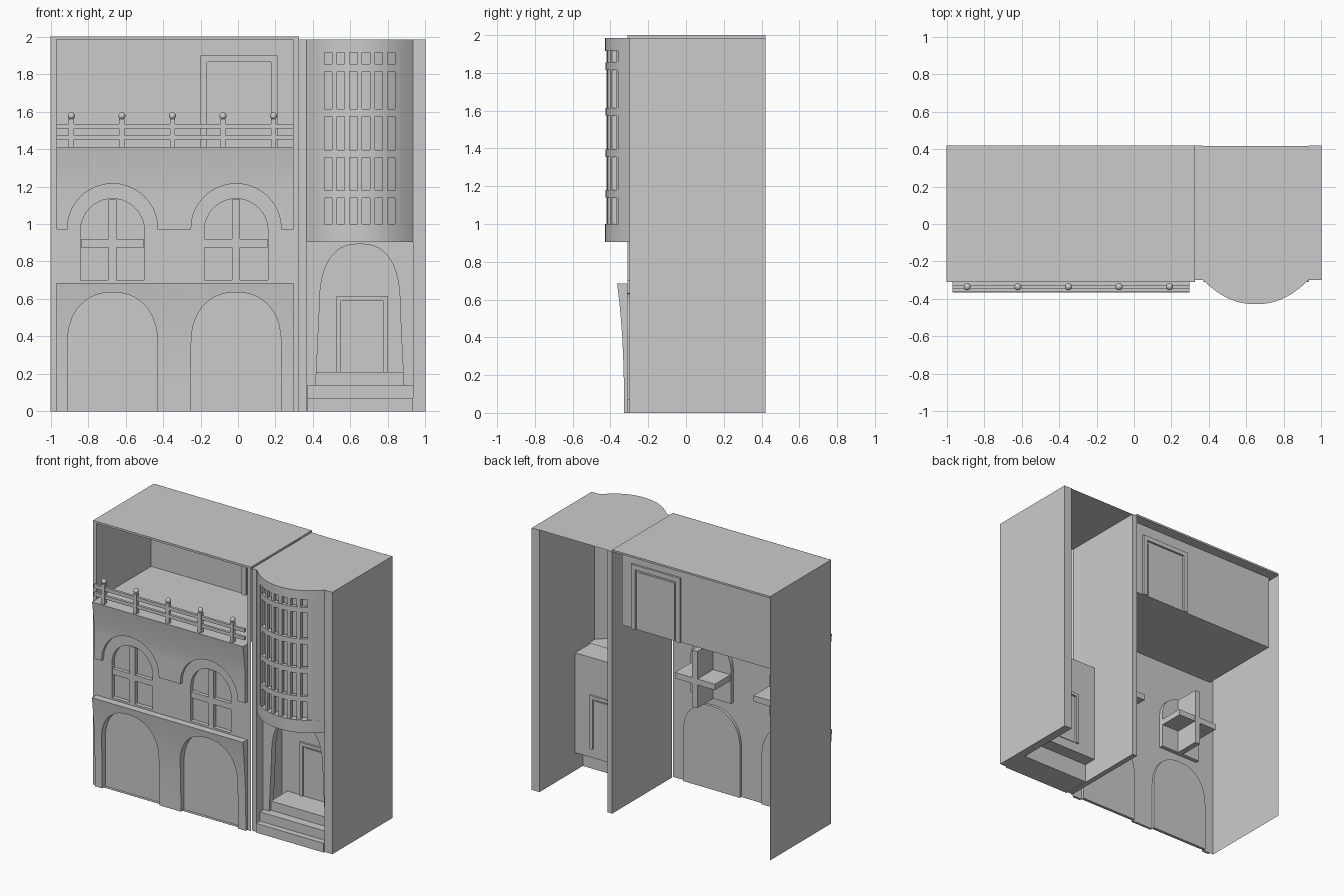
import bpy, bmesh, math
from mathutils import Vector

cube = bpy.data.objects.get("Cube")
if cube:
    bpy.data.objects.remove(cube)

plaster = bpy.data.materials.new("plain_grey")
plaster.use_nodes = True
GREY = (0.6, 0.6, 0.6, 1)
plaster.diffuse_color = GREY
plaster.node_tree.nodes["Principled BSDF"].inputs["Base Color"].default_value = GREY

FRONT, BACK = -0.31, 0.42


def finish(name, bm, smooth=False):
    bmesh.ops.remove_doubles(bm, verts=bm.verts, dist=0.0005)
    bmesh.ops.recalc_face_normals(bm, faces=bm.faces)
    mesh = bpy.data.meshes.new(name)
    bm.to_mesh(mesh)
    bm.free()
    mesh.materials.append(plaster)
    ob = bpy.data.objects.new(name, mesh)
    bpy.context.collection.objects.link(ob)
    if smooth:
        bpy.ops.object.select_all(action="DESELECT")
        ob.select_set(True)
        bpy.context.view_layer.objects.active = ob
        bpy.ops.object.shade_smooth_by_angle(angle=math.radians(35))
    return ob


def box(name, x0, x1, y0, y1, z0, z1):
    bm = bmesh.new()
    bmesh.ops.create_cube(bm, size=1)
    for v in bm.verts:
        v.co = Vector((x0 + (v.co.x + .5) * (x1 - x0), y0 + (v.co.y + .5) * (y1 - y0),
                       z0 + (v.co.z + .5) * (z1 - z0)))
    return finish(name, bm)


def rect(x0, x1, z0, z1):
    return [(x0, z0), (x1, z0), (x1, z1), (x0, z1)]


def arch(x0, x1, z0, spring, top, power=2.0, n=20, flare=0.0):
    """Arched outline from one foot over the crown to the other."""
    c, r = (x0 + x1) / 2, (x1 - x0) / 2
    pts = [(x1 + flare, z0)]
    for i in range(n + 1):
        a = math.pi * i / n
        co, si = math.cos(a), math.sin(a)
        pts.append((c + r * math.copysign(abs(co) ** (2 / power), co),
                    spring + (top - spring) * abs(si) ** (2 / power)))
    return pts + [(x0 - flare, z0)]


def fill(bm, loops, y):
    """Flat upright sheet bounded by the first loop, with the others as holes."""
    edges = []
    for loop in loops:
        vs = [bm.verts.new((x, y, z)) for x, z in loop]
        edges += [bm.edges.new((vs[i], vs[i - 1])) for i in range(len(vs))]
    bmesh.ops.triangle_fill(bm, use_beauty=True, use_dissolve=False, edges=edges)


def recess(bm, loop, y0, y1, cap=True):
    """Walls running back from an opening, closed by a rear panel."""
    a = [bm.verts.new((x, y0, z)) for x, z in loop]
    b = [bm.verts.new((x, y1, z)) for x, z in loop]
    for i in range(len(a)):
        bm.faces.new((a[i - 1], a[i], b[i], b[i - 1]))
    if cap:
        bm.faces.new(b)


def facade(name, outline, profile, cuts):
    """Projecting plaster layer whose front follows a profile in height."""
    bm = bmesh.new()
    fill(bm, [outline], FRONT)
    for z in cuts:
        bmesh.ops.bisect_plane(bm, geom=bm.verts[:] + bm.edges[:] + bm.faces[:],
                               plane_co=(0, 0, z), plane_no=(0, 0, 1))
    old = bm.faces[:]
    new = bmesh.ops.extrude_face_region(bm, geom=old, use_keep_orig=True)
    for v in new["geom"]:
        if isinstance(v, bmesh.types.BMVert):
            v.co.y = profile(v.co.z)
    bmesh.ops.delete(bm, geom=old, context="FACES_ONLY")
    return finish(name, bm, True)


# Main house shell: front wall with blind arches, windows and an open balcony
LEFT, RIGHT = -0.97, 0.295
bays = (-0.67, -0.01)
low_arches = [arch(c - .24, c + .24, 0.002, .36, .635, 2.25) for c in bays]
windows = [arch(c - .17, c + .17, .70, .965, 1.135) for c in bays]
balcony = rect(LEFT, RIGHT, 1.41, 1.985)
bm = bmesh.new()
fill(bm, [rect(-1, .325, 0, 2), balcony] + low_arches + windows, FRONT)
for loop in low_arches:
    recess(bm, loop, FRONT, FRONT + .02)
for loop in windows:
    recess(bm, loop, FRONT, FRONT + .03)
recess(bm, balcony, FRONT, .345)
finish("front_wall", bm, True)

bm = bmesh.new()
bm.faces.new([bm.verts.new((-1, y, z)) for y, z in rect(FRONT, BACK, 0, 2)])
finish("side_wall", bm)
box("main_roof", -1, .325, FRONT + .001, BACK, 1.986, 2)

# Projecting lower arcade and upper parapet with scalloped hoods
def holes_outline(z0, top, spring, crown, power):
    pts = [(LEFT, top), (LEFT, z0)]
    for c in bays:
        pts += arch(c - .24, c + .24, z0, spring, crown, power)[::-1]
    return pts + [(RIGHT, z0), (RIGHT, top)]


facade("lower_arcade", holes_outline(0, .685, .36, .635, 2.25),
       lambda z: -.328 - .037 * max(0, z / .685) ** 2.5,
       [i * .08 for i in range(1, 9)])
facade("upper_parapet", holes_outline(.97, 1.41, .98, 1.215, 2),
       lambda z: -.335 - .028 * max(0, (z - 1.15) / .26) ** 1.5,
       [1.15 + i * .04 for i in range(1, 7)])

# Deep window crosses
for i, c in enumerate(bays):
    box(f"window_mullion_{i}", c - .022, c + .022, FRONT, -.09, .70, 1.13)
    box(f"window_transom_{i}", c - .168, c + .168, FRONT + .002, -.092, .875, .92)


# Door surrounds made of two posts, a head and a thin inner leaf
def door(name, x0, x1, z0, z1, y, t):
    for part, r in (("left_jamb", (x0, x0 + t, z0, z1)), ("right_jamb", (x1 - t, x1, z0, z1)),
                    ("head", (x0 + t, x1 - t, z1 - t, z1))):
        box(f"{name}_{part}", r[0], r[1], y - .015, y + .015, r[2], r[3])
    box(f"{name}_leaf", x0 + t * 1.5, x1 - t * 1.5, y - .005, y + .005, z0, z1 - t * 1.5)


door("balcony_door", -.2, .21, 1.41, 1.90, .345, .035)

# Balcony railing
RAIL_Y = -.335
for i, z in enumerate((1.45, 1.51)):
    box(f"balcony_rail_{i}", LEFT, RIGHT, RAIL_Y - .01, RAIL_Y + .01, z, z + .025)
for i in range(5):
    x = -.89 + .27 * i
    box(f"rail_post_{i}", x - .014, x + .014, RAIL_Y - .014, RAIL_Y + .014, 1.40, 1.56)
    bm = bmesh.new()
    bmesh.ops.create_uvsphere(bm, u_segments=12, v_segments=8, radius=.019)
    bmesh.ops.translate(bm, verts=bm.verts, vec=(x, RAIL_Y, 1.577))
    finish(f"rail_knob_{i}", bm, True)

# Dividing pier and outer wall of the entrance tower
box("dividing_pier", .325, .365, FRONT + .012, BACK, 0, 1.985)
box("tower_outer_wall", .935, 1, -.298, BACK, 0, 1.985)

# Bowed bay
X0, X1, MID = .365, .935, .65


def bow(x):
    return -.295 - .133 * (1 - min(1, abs(x - MID) / .285) ** 2.2)


def bowed(name, x0, x1, z0, z1, offset, depth):
    n = max(1, round((x1 - x0) / .03))
    bm = bmesh.new()
    rings = []
    for i in range(n + 1):
        x = x0 + (x1 - x0) * i / n
        y = bow(x) + offset
        rings.append([bm.verts.new(p) for p in
                      ((x, y, z0), (x, y, z1), (x, y + depth, z1), (x, y + depth, z0))])
    for a, b in zip(rings, rings[1:]):
        for k in range(4):
            bm.faces.new((a[k - 1], a[k], b[k], b[k - 1]))
    bm.faces.new(rings[0])
    bm.faces.new(rings[-1])
    return finish(name, bm, True)


bowed("bay_sill", X0, X1, .905, 1.0, 0, .05)
bowed("bay_head", X0, X1, 1.915, 1.984, 0, .05)
bowed("bay_left_cheek", X0, .435, 1.0, 1.915, 0, .05)
bowed("bay_right_cheek", .865, X1, 1.0, 1.915, 0, .05)
bowed("bay_backing", X0, X1, .91, 1.98, .05, .008)
for i in range(7):
    x = .448 + i * .0673
    bowed(f"lattice_upright_{i}", x - .013, x + .013, 1.0, 1.915, .006, .025)
for i, z in enumerate((1.16, 1.375, 1.595, 1.835)):
    bowed(f"lattice_bar_{i}", .435, .865, z - .02, z + .02, .003, .03)

for name, z, back in (("bay_roof", 1.985, BACK - .003), ("bay_floor", .905, -.17)):
    bm = bmesh.new()
    xs = [X0 + (X1 - X0) * i / 20 for i in range(21)]
    bm.faces.new([bm.verts.new((x, bow(x), z)) for x in xs] +
                 [bm.verts.new((X1, back, z)), bm.verts.new((X0, back, z))])
    finish(name, bm)

# Arched porch with a closed vestibule behind
porch = arch(.435, .865, .14, .55, .893, 2.5, 24, .02)
bm = bmesh.new()
fill(bm, [rect(X0, X1, 0, .905), porch], -.22)
recess(bm, porch, -.22, -.17, cap=False)
finish("porch_arch", bm, True)
bm = bmesh.new()
recess(bm, rect(.37, .93, .14, .897), -.2, 0)
finish("vestibule", bm)
door("entrance_door", .525, .80, .21, .615, 0, .025)

# Entrance steps
for i, (x0, x1, y, back) in enumerate(((.37, .935, -.31, -.1), (.37, .935, -.265, -.1),
                                       (.416, .884, -.2, -.002))):
    box(f"entrance_step_{i}", x0, x1, y, back, .07 * i, .07 * (i + 1))
